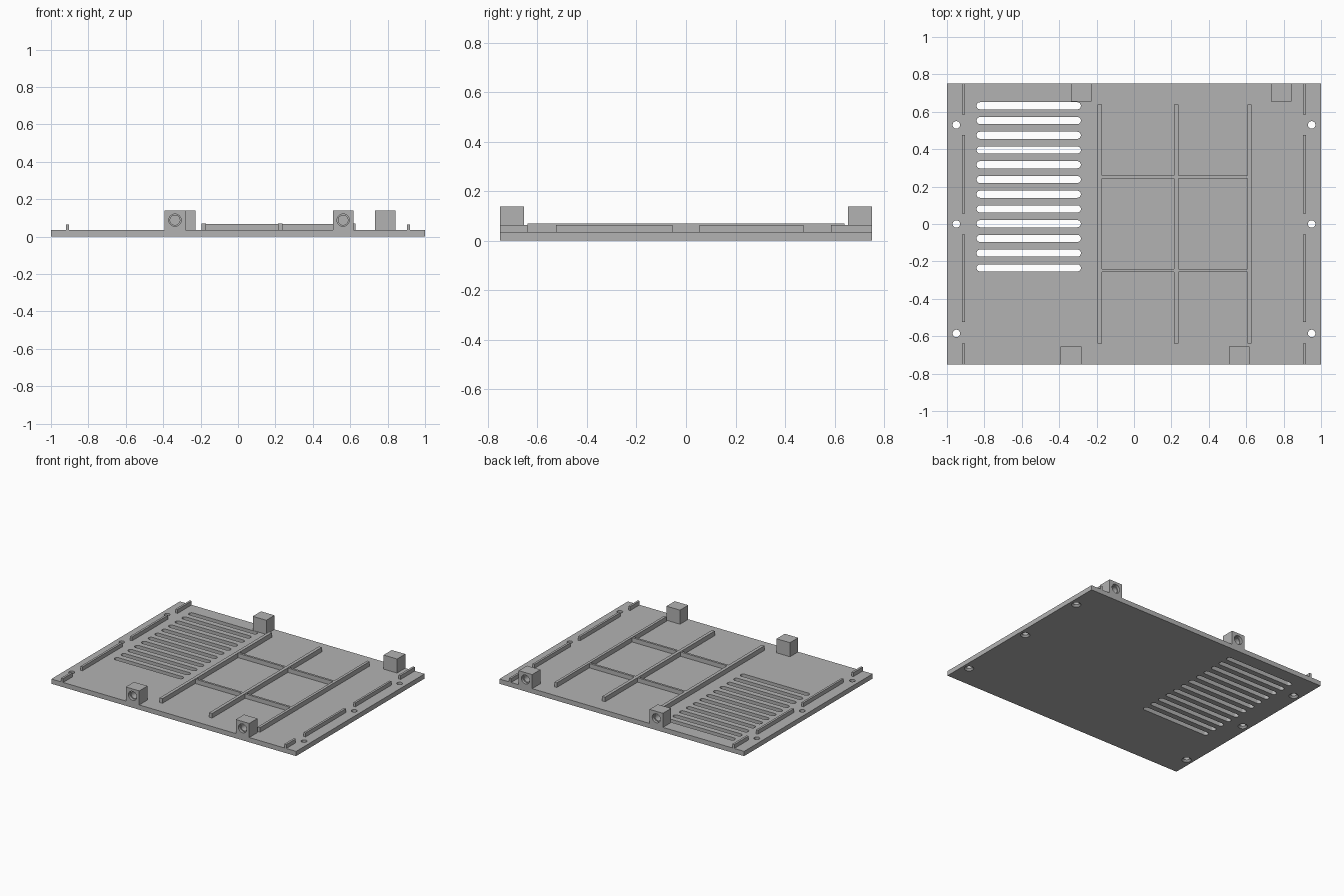
import bpy, bmesh, math
from mathutils import Matrix, Vector

cube = bpy.data.objects.get("Cube")
if cube:
    bpy.data.objects.remove(cube, do_unlink=True)

HALF_Y = 0.75
FLOOR = 0.035

grey = bpy.data.materials.new("mid grey")
grey.use_nodes = True
colour = (0.45, 0.45, 0.45, 1)
grey.diffuse_color = colour
grey.node_tree.nodes["Principled BSDF"].inputs["Base Color"].default_value = colour


def make_object(name, bm):
    bmesh.ops.recalc_face_normals(bm, faces=bm.faces)
    mesh = bpy.data.meshes.new(name)
    bm.to_mesh(mesh)
    bm.free()
    mesh.materials.append(grey)
    obj = bpy.data.objects.new(name, mesh)
    bpy.context.collection.objects.link(obj)
    return obj


def box(name, x0, x1, y0, y1, z0, z1):
    bm = bmesh.new()
    centre = Vector((x0 + x1, y0 + y1, z0 + z1)) / 2
    size = Matrix.Diagonal((x1 - x0, y1 - y0, z1 - z0, 1))
    bmesh.ops.create_cube(bm, size=1, matrix=Matrix.Translation(centre) @ size)
    return make_object(name, bm)


def add_cone(bm, r1, r2, depth, matrix):
    bmesh.ops.create_cone(bm, cap_ends=True, segments=32, radius1=r1,
                          radius2=r2, depth=depth, matrix=matrix)


def add_slot(bm, x0, x1, y, r):
    # Round-ended outline extruded through the plate
    pts = []
    for cx, start in ((x1, -90), (x0, 90)):
        for i in range(13):
            a = math.radians(start + i * 15)
            pts.append(bm.verts.new((cx + r * math.cos(a), y + r * math.sin(a), -0.1)))
    face = bm.faces.new(pts)
    ext = bmesh.ops.extrude_face_region(bm, geom=[face])
    verts = [v for v in ext["geom"] if isinstance(v, bmesh.types.BMVert)]
    bmesh.ops.translate(bm, verts=verts, vec=(0, 0, 0.3))


def cut(obj, bm):
    # Subtract the cutter shape and keep the resulting mesh
    cutter = make_object("cutter", bm)
    cutter.hide_render = True
    mod = obj.modifiers.new("cut", 'BOOLEAN')
    mod.operation = 'DIFFERENCE'
    mod.solver = 'EXACT'
    mod.object = cutter
    deps = bpy.context.evaluated_depsgraph_get()
    mesh = bpy.data.meshes.new_from_object(obj.evaluated_get(deps))
    obj.modifiers.clear()
    obj.data = mesh
    bpy.data.objects.remove(cutter, do_unlink=True)


# Base plate with vent slots and countersunk screw holes
plate = box("base_plate", -1, 1, -HALF_Y, HALF_Y, 0, FLOOR)
bm = bmesh.new()
for i in range(12):
    add_slot(bm, -0.823, -0.303, 0.632 - i * 0.0788, 0.019)
cut(plate, bm)
for radius_low, radius_high, low, high in ((0.02, 0.02, -0.05, 0.1), (0.042, 0.02, -0.01, 0.012)):
    bm = bmesh.new()
    for x in (-0.95, 0.95):
        for y in (0.53, 0, -0.585):
            add_cone(bm, radius_low, radius_high, high - low,
                     Matrix.Translation((x, y, (low + high) / 2)))
    cut(plate, bm)

# Locating strips along both sides
for side, label in ((1, "left"), (-1, "right")):
    spans = ((0.585, HALF_Y), (0.055, 0.475), (-0.525, -0.055), (-HALF_Y, -0.64))
    for i, (y0, y1) in enumerate(spans):
        x0, x1 = sorted((side * 0.904, side * 0.92))
        box(f"{label}_side_strip_{i + 1}", x0, x1, y0, y1, FLOOR, 0.064)

# Stiffening ribs: three long, four short between them
long_ribs = ((-0.194, -0.17), (0.213, 0.237), (0.608, 0.628))
for i, (x0, x1) in enumerate(long_ribs):
    box(f"long_rib_{i + 1}", x0, x1, -0.64, 0.64, FLOOR, 0.069)
for i in range(2):
    for y, label in ((0.252, "back"), (-0.248, "front")):
        box(f"{label}_cross_rib_{i + 1}", long_ribs[i][1], long_ribs[i + 1][0],
            y - 0.008, y + 0.008, FLOOR, 0.067)

# Fixing blocks with blind stepped screw holes in their outer faces
for label, side, centres in (("front", -1, (-0.337, 0.562)), ("back", 1, (-0.282, 0.787))):
    for x, hand in zip(centres, ("right", "left")):
        y0, y1 = sorted((side * HALF_Y, side * 0.654))
        block = box(f"{label}_{hand}_fixing_block", x - 0.055, x + 0.055, y0, y1, FLOOR, 0.139)
        for radius, depth in ((0.033, 0.02), (0.026, 0.075)):
            bm = bmesh.new()
            spin = Matrix.Rotation(math.pi / 2, 4, 'X')
            add_cone(bm, radius, radius, 2 * depth,
                     Matrix.Translation((x, side * HALF_Y, 0.088)) @ spin)
            cut(block, bm)

# Smooth the round walls while keeping flat faces crisp
bpy.ops.object.select_all(action='DESELECT')
for obj in bpy.context.collection.objects:
    if obj.type == 'MESH' and ("plate" in obj.name or "block" in obj.name):
        obj.select_set(True)
        bpy.context.view_layer.objects.active = obj
bpy.ops.object.shade_smooth_by_angle(angle=math.radians(30))
